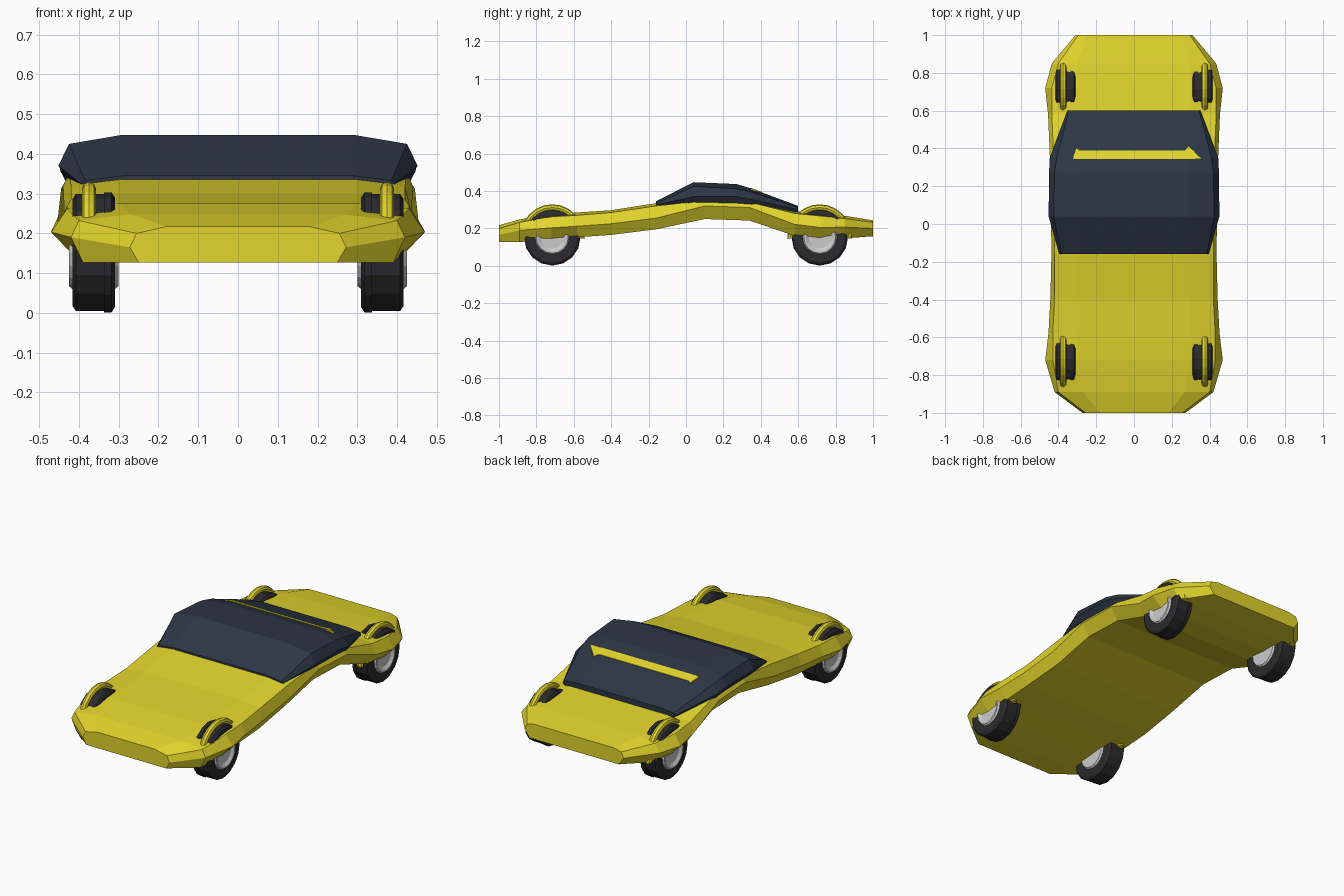
import bpy, bmesh, math
from mathutils import Matrix

if "Cube" in bpy.data.objects:
    bpy.data.objects.remove(bpy.data.objects["Cube"])


def material(name, rgb):
    m = bpy.data.materials.new(name)
    m.diffuse_color = (*rgb, 1)
    m.use_nodes = True
    m.node_tree.nodes["Principled BSDF"].inputs["Base Color"].default_value = m.diffuse_color
    return m


YELLOW = material("yellow paint", (0.76, 0.66, 0.025))
GLASS = material("dark glass", (0.026, 0.037, 0.06))
RUBBER = material("black rubber", (0.025, 0.025, 0.028))
METAL = material("light metal", (0.55, 0.56, 0.58))


def finish(bm, name, mat):
    bmesh.ops.recalc_face_normals(bm, faces=bm.faces)
    me = bpy.data.meshes.new(name)
    bm.to_mesh(me)
    bm.free()
    me.materials.append(mat)
    ob = bpy.data.objects.new(name, me)
    bpy.context.collection.objects.link(ob)
    return ob


def loft(rings, name, mat, closed=False):
    """Skin a list of equal rings of 3D points, capping the ends unless closed."""
    bm = bmesh.new()
    vs = [[bm.verts.new(p) for p in ring] for ring in rings]
    n = len(vs[0])
    pairs = list(zip(vs, vs[1:])) + ([(vs[-1], vs[0])] if closed else [])
    for a, b in pairs:
        for i in range(n):
            j = (i + 1) % n
            bm.faces.new((a[i], a[j], b[j], b[i]))
    if not closed:
        bm.faces.new(vs[0])
        bm.faces.new(vs[-1])
    return finish(bm, name, mat)


def mirrored(sections):
    """Each section: y, then half-width/height pairs from bottom to top."""
    rings = []
    for y, *h in sections:
        half = list(zip(h[::2], h[1::2]))
        rings.append([(x, y, z) for x, z in half] + [(-x, y, z) for x, z in reversed(half)])
    return rings


# Body shell: bottom edge, side crease, shoulder, flat top
loft(mirrored([
    (-1.00, .25, .127, .272, .165, .255, .200, .18, .217),
    (-.89, .39, .127, .42, .190, .40, .232, .27, .248),
    (-.72, .41, .140, .47, .203, .43, .262, .30, .275),
    (-.58, .41, .153, .453, .212, .43, .270, .30, .285),
    (-.40, .41, .165, .443, .225, .42, .285, .30, .297),
    (-.16, .40, .195, .437, .255, .42, .320, .30, .335),
    (.10, .40, .250, .44, .320, .425, .348, .30, .360),
    (.34, .40, .242, .445, .312, .425, .340, .30, .352),
    (.58, .41, .160, .455, .222, .435, .280, .30, .293),
    (.72, .41, .145, .47, .205, .435, .266, .30, .280),
    (.85, .40, .147, .435, .207, .40, .252, .30, .267),
    (1.00, .28, .158, .31, .200, .295, .232, .25, .243),
]), "body", YELLOW)

# Canopy glass
loft(mirrored([
    (-.16, .38, .310, .395, .325, .385, .333, .29, .345),
    (.04, .43, .340, .452, .370, .425, .425, .295, .447),
    (.27, .43, .335, .450, .370, .42, .412, .29, .437),
    (.35, .43, .325, .446, .355, .41, .395, .285, .413),
    (.60, .34, .285, .352, .300, .345, .312, .27, .320),
]), "canopy", GLASS)

# Trim strip lying on the rear glass slope
outline = [(-.325, .345), (.36, .345), (.29, .41), (.27, .39), (-.29, .39), (-.305, .40)]
loft([[(x, y, .419 - .37 * (y - .34) + d) for x, y in outline] for d in (-.04, 0)],
     "rear_trim_strip", YELLOW)


def revolve(profile, cx, cy, name, mat, closed=False, sides=16):
    """Stack of (x, radius) rings around the axle."""
    rings = [[(cx + x, cy + r * math.sin(2 * math.pi * i / sides),
               .152 + r * math.cos(2 * math.pi * i / sides)) for i in range(sides)]
             for x, r in profile]
    return loft(rings, name, mat, closed)


# Wheels and fender hoops
for end, y in (("front", -.715), ("rear", .715)):
    for side, s in (("right", 1), ("left", -1)):
        tag = f"{end}_{side}"
        tyre = [(-.053, .09), (-.053, .138), (-.045, .151), (-.026, .151),
                (-.026, .147), (.045, .147), (.053, .135), (.053, .09)]
        revolve([(s * x, r) for x, r in tyre], s * .363, y, tag + "_tyre", RUBBER, closed=True)
        revolve([(s * x, r) for x, r in ((-.062, .085), (-.052, .093), (.052, .093),
                                         (.062, .085), (.062, .075), (.052, .06))],
                s * .363, y, tag + "_hub", METAL)
        hoop = []
        for i in range(13):
            a = math.pi * i / 12
            hoop.append([(s * .375 + .018 * math.cos(k * math.pi / 4),
                          y + (.157 + .017 * math.sin(k * math.pi / 4)) * math.cos(a),
                          .145 + (.167 + .017 * math.sin(k * math.pi / 4)) * math.sin(a))
                         for k in range(8)])
        loft(hoop, tag + "_fender_hoop", YELLOW)
